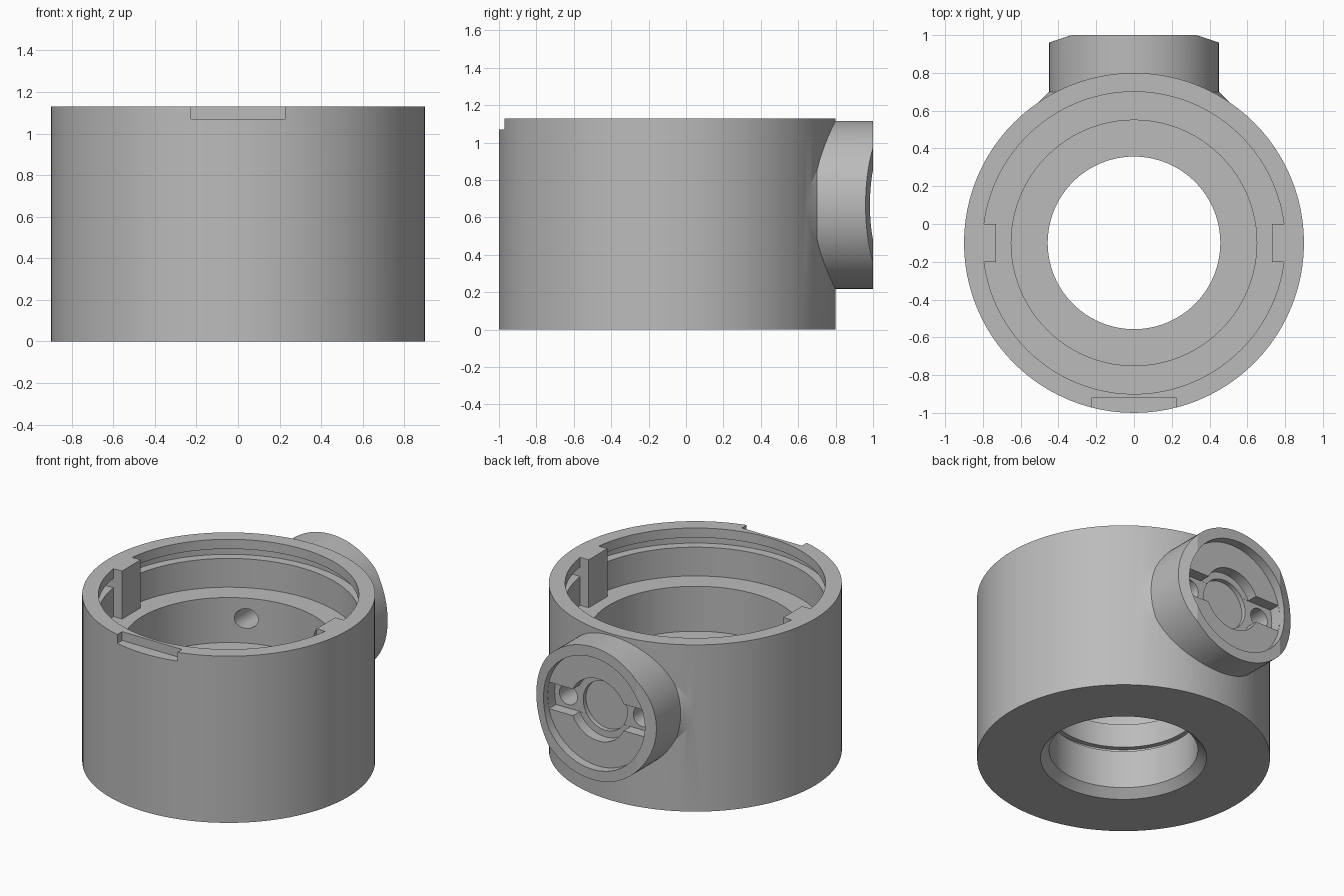
import bpy, bmesh, math
from mathutils import Matrix, Vector

if "Cube" in bpy.data.objects:
    bpy.data.objects.remove(bpy.data.objects["Cube"], do_unlink=True)

SEGMENTS = 96
CENTRE_Y = -0.1     # axis of the main ring
HEIGHT = 1.13
PORT_Z = 0.667      # axis of the rear port

grey = bpy.data.materials.new("plain grey")
grey.use_nodes = True
grey.diffuse_color = (0.5, 0.5, 0.5, 1)
grey.node_tree.nodes["Principled BSDF"].inputs["Base Color"].default_value = (0.5, 0.5, 0.5, 1)


def finish(name, bm):
    bmesh.ops.recalc_face_normals(bm, faces=bm.faces)
    mesh = bpy.data.meshes.new(name)
    bm.to_mesh(mesh)
    bm.free()
    mesh.materials.append(grey)
    obj = bpy.data.objects.new(name, mesh)
    bpy.context.collection.objects.link(obj)
    return obj


def lathe(name, profile):
    """Solid of revolution about the ring axis from (radius, z) points."""
    bm = bmesh.new()
    rings = []
    for r, z in profile:
        rings.append([bm.verts.new((r * math.cos(a), CENTRE_Y + r * math.sin(a), z))
                      for a in (math.tau * i / SEGMENTS for i in range(SEGMENTS))])
    for low, high in zip(rings, rings[1:]):
        for i in range(SEGMENTS):
            j = (i + 1) % SEGMENTS
            bm.faces.new((low[i], low[j], high[j], high[i]))
    bm.faces.new(rings[0])
    bm.faces.new(rings[-1])
    return finish(name, bm)


def rod(name, r, y0, y1, x=0, r_end=None, segments=SEGMENTS):
    """Cylinder or cone along y, centred on the port height."""
    bm = bmesh.new()
    place = Matrix.Translation((x, (y0 + y1) / 2, PORT_Z)) @ Matrix.Rotation(-math.pi / 2, 4, 'X')
    bmesh.ops.create_cone(bm, cap_ends=True, segments=segments, radius1=r,
                          radius2=r if r_end is None else r_end, depth=y1 - y0, matrix=place)
    return finish(name, bm)


def box(name, low, high, turn=None):
    bm = bmesh.new()
    low, high = Vector(low), Vector(high)
    bmesh.ops.create_cube(bm, size=1)
    for v in bm.verts:
        v.co = Vector([c * s for c, s in zip(v.co, high - low)]) + (low + high) / 2
    if turn:
        bmesh.ops.transform(bm, matrix=turn, verts=bm.verts)
    return finish(name, bm)


def combine(target, tool, operation='DIFFERENCE'):
    mod = target.modifiers.new("cut", 'BOOLEAN')
    mod.operation = operation
    mod.solver = 'EXACT'
    mod.object = tool
    bpy.context.view_layer.update()
    graph = bpy.context.evaluated_depsgraph_get()
    mesh = bpy.data.meshes.new_from_object(target.evaluated_get(graph))
    target.modifiers.clear()
    target.data = mesh
    bpy.data.objects.remove(tool, do_unlink=True)


# Outer ring and rear port with its small flare
housing = lathe("housing", [(0.9, 0), (0.9, HEIGHT)])
combine(housing, rod("port_flare", 0.52, 0.63, 0.70, r_end=0.45), 'UNION')
combine(housing, rod("port", 0.45, 0.5, 1.0), 'UNION')
combine(housing, box("top_trim", (-1, -0.9, HEIGHT), (1, 1.1, 1.4)))

# Stepped bore with grooves and a chamfered lower mouth
combine(housing, lathe("bore", [
    (0.56, -0.05), (0.457, 0.053), (0.457, 0.31), (0.49, 0.31), (0.49, 0.34),
    (0.457, 0.34), (0.457, 0.5), (0.65, 0.5), (0.65, 0.805), (0.8, 0.805),
    (0.8, 1.0), (0.86, 1.0), (0.86, 1.065), (0.8, 1.065), (0.8, 1.3)]))

# Guide tabs on both sides of the bore
for side in (-1, 1):
    xs = sorted((side * 0.73, side * 0.87))
    combine(housing, box("guide_tab", (xs[0], -0.2, 0.79), (xs[1], 0, HEIGHT)), 'UNION')

# Front notch in the rim
combine(housing, box("front_notch", (-0.225, -1.1, 1.07), (0.225, -0.92, 1.3)))

# Sloped sides of the port face
for side in (-1, 1):
    turn = Matrix.Translation((side * 0.33, 1, PORT_Z)) @ Matrix.Rotation(-side * math.atan(1 / 3), 4, 'Z')
    xs = sorted((-side * 0.0, side * 0.4))
    combine(housing, box("port_slope", (xs[0], 0, -0.6), (xs[1], 0.2, 0.6), turn))

# Port recess, cross slot, centre pocket and its sunken disc
combine(housing, rod("recess", 0.38, 0.94, 1.1))
slot = box("slot", (-0.5, 0.865, PORT_Z - 0.09), (0.5, 1.05, PORT_Z + 0.09))
combine(slot, rod("slot_limit", 0.379, 0.8, 1.09), 'INTERSECT')
combine(housing, slot)
combine(housing, rod("centre_pocket", 0.21, 0.866, 1.06))
combine(housing, rod("centre_disc", 0.165, 0.835, 1.07))

# Pin holes through to the bore
for side in (-1, 1):
    combine(housing, rod("pin_hole", 0.067, 0.3, 1.08, x=side * 0.277, segments=32))

bpy.ops.object.select_all(action='DESELECT')
housing.select_set(True)
bpy.context.view_layer.objects.active = housing
bpy.ops.object.shade_smooth_by_angle(angle=math.radians(15))
